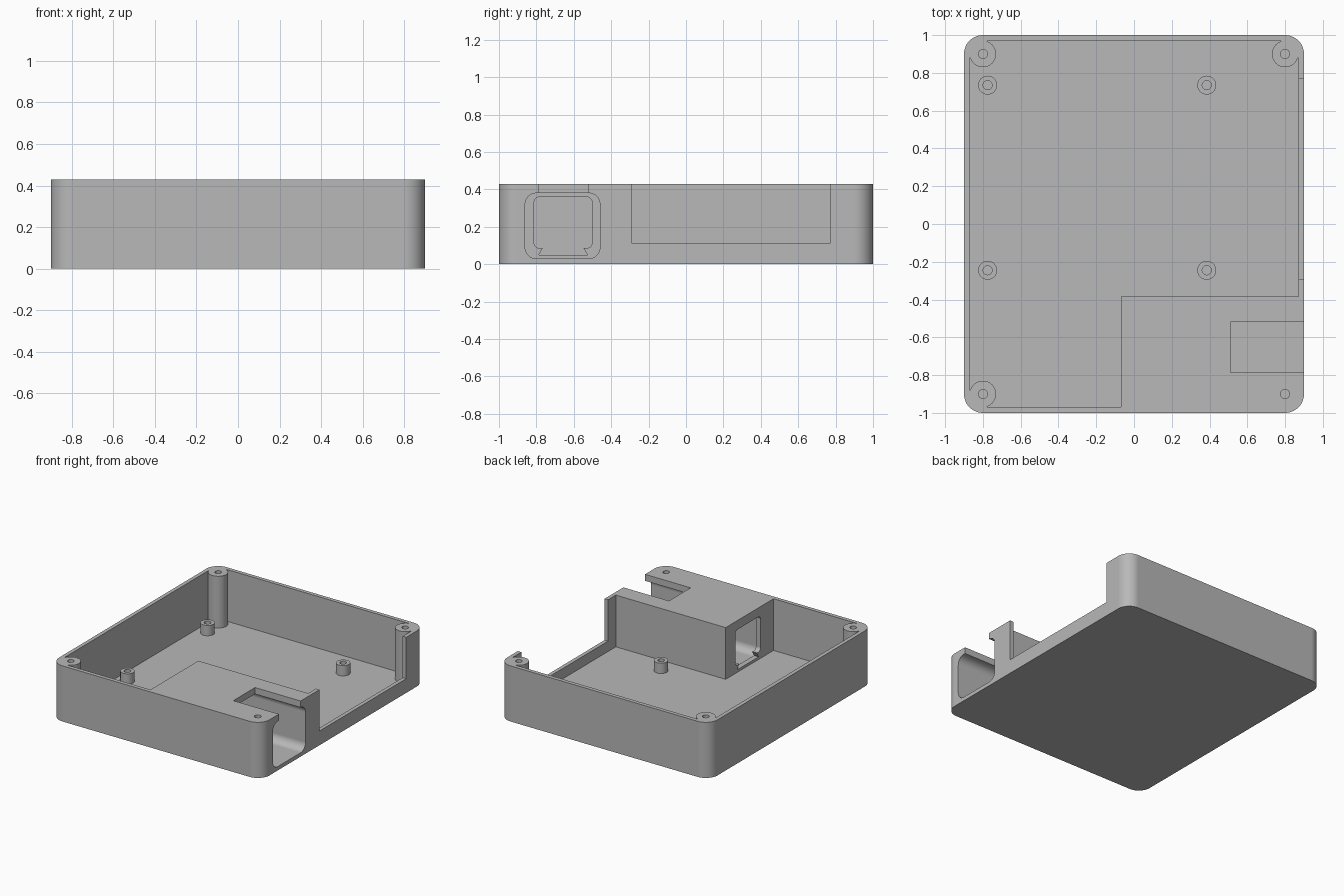
import bpy, bmesh
from math import cos, sin, radians

cube = bpy.data.objects.get("Cube")
if cube:
    bpy.data.objects.remove(cube, do_unlink=True)

H = 0.43          # case height
FLOOR = 0.03      # floor thickness
BX, BY = 0.80, 0.90   # corner boss centres
BOSS_R, HOLE_R = 0.07, 0.024

grey = bpy.data.materials.new("plain grey")
grey.use_nodes = True
grey.diffuse_color = (0.48, 0.48, 0.48, 1)
grey.node_tree.nodes["Principled BSDF"].inputs["Base Color"].default_value = (0.48, 0.48, 0.48, 1)


def arc(cx, cy, r, a, b, n):
    angles = [radians(a + (b - a) * i / n) for i in range(n + 1)]
    return [(cx + r * cos(t), cy + r * sin(t)) for t in angles]


def rounded(x0, x1, y0, y1, r, n=12):
    centres = [(x1 - r, y1 - r), (x0 + r, y1 - r), (x0 + r, y0 + r), (x1 - r, y0 + r)]
    return [p for i, (cx, cy) in enumerate(centres)
            for p in arc(cx, cy, r, 90 * i, 90 * i + 90, n)]


def circle(cx, cy, r, n=32):
    return arc(cx, cy, r, 0, 360, n)[:-1]


def prism(name, pts, lo, hi, axis="z"):
    """Extrude a 2D profile along z, or along x with the profile in y and z."""
    def place(u, v, w):
        return (u, v, w) if axis == "z" else (w, u, v)
    bm = bmesh.new()
    bottom = [bm.verts.new(place(u, v, lo)) for u, v in pts]
    top = [bm.verts.new(place(u, v, hi)) for u, v in pts]
    bm.faces.new(bottom)
    bm.faces.new(top)
    n = len(pts)
    for i in range(n):
        j = (i + 1) % n
        bm.faces.new((bottom[i], bottom[j], top[j], top[i]))
    bmesh.ops.recalc_face_normals(bm, faces=bm.faces)
    mesh = bpy.data.meshes.new(name)
    bm.to_mesh(mesh)
    bm.free()
    mesh.materials.append(grey)
    ob = bpy.data.objects.new(name, mesh)
    bpy.context.collection.objects.link(ob)
    return ob


def activate(ob):
    bpy.ops.object.select_all(action="DESELECT")
    ob.select_set(True)
    bpy.context.view_layer.objects.active = ob


def cut(ob, cutter):
    cutter.hide_render = True
    activate(ob)
    mod = ob.modifiers.new("cut", "BOOLEAN")
    mod.operation, mod.solver, mod.object = "DIFFERENCE", "EXACT", cutter
    bpy.ops.object.modifier_apply(modifier=mod.name)
    bpy.data.objects.remove(cutter, do_unlink=True)


def finish(ob):
    activate(ob)
    bpy.ops.object.shade_smooth_by_angle(angle=radians(30))
    mod = ob.modifiers.new("even shading", "WEIGHTED_NORMAL")
    mod.keep_sharp = True


# Case with rounded vertical corners
case = prism("case", rounded(-0.9, 0.9, -1, 1, 0.1), 0, H)

# Main cavity: leaves the walls, three corner bosses and the socket block
WX, WY, GAP = 0.87, 0.97, 18
outline = [(-0.07, -WY), (-0.07, -0.385), (WX, -0.385)]
for sx, sy, turn in ((1, 1, 0), (-1, 1, 90), (-1, -1, 180)):
    boss = arc(sx * BX, sy * BY, BOSS_R, turn - GAP, turn - 270 + GAP, 36)
    first, last = boss[0], boss[-1]
    if turn == 90:
        outline += [(first[0], WY)] + boss + [(-WX, last[1])]
    else:
        outline += [(sx * WX, first[1])] + boss + [(last[0], sy * WY)]
cut(case, prism("cavity", outline, FLOOR, 0.6))

# Long side opening
cut(case, prism("side_opening", [(-0.29, 0.11), (0.77, 0.11), (0.77, 0.6), (-0.29, 0.6)],
                0.8, 1.0, "x"))

# Socket tunnel through the block, with a slot open to the top
cut(case, prism("tunnel", rounded(-0.86, -0.46, 0.03, 0.38, 0.06), -0.03, 1.0, "x"))
cut(case, prism("top_slot", [(0.51, -0.785), (1, -0.785), (1, -0.52), (0.51, -0.52)], 0.3, 0.6))

# Narrower window in the inner end of the tunnel, with two small catches
MID = -0.657
half = [(0.13, 0.05), (0.108, 0.088), (0.125, 0.085)]
half += arc(0.125, 0.115, 0.03, -60, 0, 5) + arc(0.125, 0.33, 0.03, 0, 90, 8)
window = [(MID + u, v) for u, v in half] + [(MID - u, v) for u, v in reversed(half)]
cut(case, prism("window", window, -0.2, 0.1, "x"))

# Corner screw holes
for sx in (-1, 1):
    for sy in (-1, 1):
        cut(case, prism("screw_hole", circle(sx * BX, sy * BY, HOLE_R), 0.12, 0.6))
finish(case)

# Board standoffs
for i, (x, y) in enumerate((x, y) for x in (-0.775, 0.385) for y in (-0.245, 0.735)):
    post = prism(f"standoff_{i + 1}", circle(x, y, 0.05), 0.02, 0.11)
    cut(post, prism("standoff_hole", circle(x, y, HOLE_R), 0.0, 0.2))
    finish(post)
